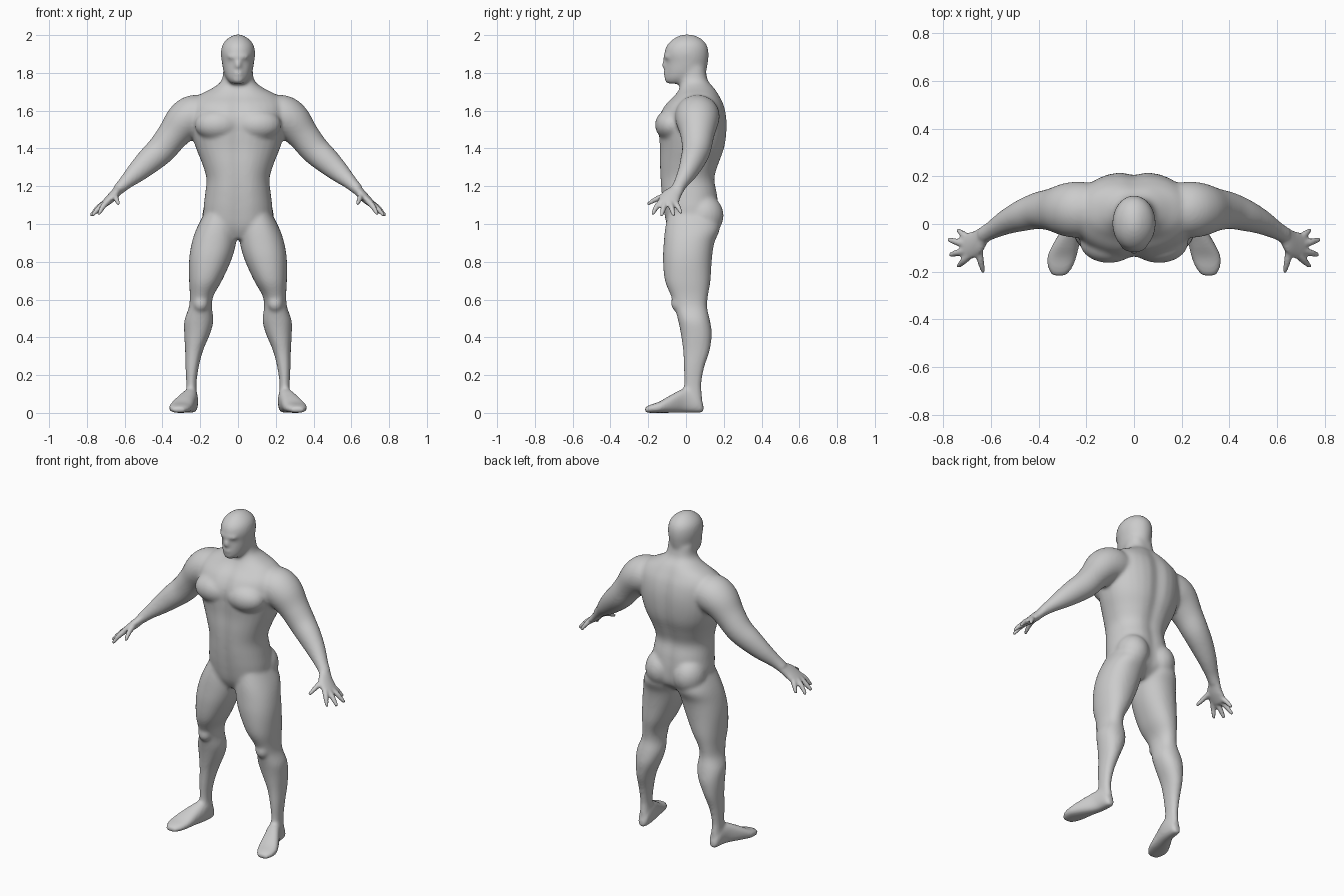
import bpy, bmesh
from math import sin, cos, pi, exp, copysign
from mathutils import Vector, Matrix

X, Y, Z = Vector((1, 0, 0)), Vector((0, 1, 0)), Vector((0, 0, 1))


def smooth_path(secs, k=4):
    """Catmull-Rom interpolation of section tuples."""
    s = [Vector(q) for q in secs]
    out = []
    for i in range(len(s) - 1):
        p0, p1, p2, p3 = s[max(i - 1, 0)], s[i], s[i + 1], s[min(i + 2, len(s) - 1)]
        for j in range(k):
            t = j / k
            out.append(0.5 * (2 * p1 + (p2 - p0) * t + (2 * p0 - 5 * p1 + 4 * p2 - p3) * t * t
                              + (3 * p1 - p0 - 3 * p2 + p3) * t ** 3))
    return out + [s[-1]]


def loft(bm, secs, ref, axis=None, p=2.0, groove=0.0, n=32):
    """Skin superellipse rings (cx, cy, cz, half size along ref, other half size)."""
    path = smooth_path(secs)
    rings = []
    for i, q in enumerate(path):
        a, b = path[max(i - 1, 0)], path[min(i + 1, len(path) - 1)]
        t = axis or Vector(b[:3]) - Vector(a[:3])
        t = t.normalized()
        v = (ref - t * ref.dot(t)).normalized()
        u = t.cross(v)
        ring = []
        for j in range(n):
            c, s = cos(2 * pi * j / n), sin(2 * pi * j / n)
            dv = copysign(abs(c) ** (2 / p), c) * q[3]
            du = copysign(abs(s) ** (2 / p), s) * q[4]
            du *= 1 - groove * exp(-(dv / 0.04) ** 2)
            ring.append(bm.verts.new(Vector(q[:3]) + v * dv + u * du))
        rings.append(ring)
    for r0, r1 in zip(rings, rings[1:]):
        for j in range(n):
            bm.faces.new((r0[j], r0[(j + 1) % n], r1[(j + 1) % n], r1[j]))
    bm.faces.new(rings[0])
    bm.faces.new(rings[-1])


def blob(bm, c, r):
    bmesh.ops.create_uvsphere(bm, u_segments=20, v_segments=12, radius=1,
                              matrix=Matrix.Translation(c) @ Matrix.Diagonal((*r, 1)))


def mirrored(bm, geom):
    d = bmesh.ops.duplicate(bm, geom=geom)["geom"]
    bmesh.ops.scale(bm, vec=(-1, 1, 1), verts=[g for g in d if isinstance(g, bmesh.types.BMVert)])


def fuse(bm, name, voxel, iters):
    """Merge overlapping parts into one smooth skin."""
    bmesh.ops.recalc_face_normals(bm, faces=bm.faces[:])
    me = bpy.data.meshes.new(name)
    bm.to_mesh(me)
    bm.free()
    ob = bpy.data.objects.new(name, me)
    bpy.context.collection.objects.link(ob)
    m = ob.modifiers.new("fuse", 'REMESH')
    m.mode, m.voxel_size = 'VOXEL', voxel
    m = ob.modifiers.new("soften", 'SMOOTH')
    m.factor, m.iterations = 0.5, iters
    out = bpy.data.meshes.new_from_object(ob.evaluated_get(bpy.context.evaluated_depsgraph_get()))
    ob.modifiers.clear()
    ob.data = out
    return ob


def upright(rows):
    """(z, x inner, x outer, y front, y back) -> loft sections."""
    return [((xi + xo) / 2, (yf + yb) / 2, z, (xo - xi) / 2, (yb - yf) / 2)
            for z, xi, xo, yf, yb in rows]


bm = bmesh.new()
# leg
loft(bm, upright([
    (1.08, .01, .165, -.09, .16), (.98, .004, .218, -.11, .18), (.90, .010, .245, -.118, .15),
    (.81, .035, .259, -.122, .137), (.70, .085, .259, -.112, .13), (.62, .13, .255, -.08, .117),
    (.56, .138, .26, -.06, .112), (.49, .13, .284, -.042, .127), (.42, .147, .285, -.028, .137),
    (.33, .185, .28, -.016, .126), (.24, .208, .278, -.012, .097), (.15, .22, .274, -.01, .082),
    (.08, .215, .275, -.02, .087), (.02, .215, .275, -.02, .087)]), X, Z, p=2.2)
blob(bm, (.197, -.045, .58), (.04, .035, .045))
# foot
loft(bm, [(cx, y, h / 2, w, h / 2) for y, cx, w, h in (
    (.093, .245, .018, .04), (.07, .245, .032, .09), (0, .252, .04, .13), (-.08, .283, .055, .095),
    (-.14, .303, .063, .06), (-.19, .311, .05, .043), (-.218, .314, .028, .03))], X, -Y, p=2.5)
# arm
loft(bm, [(.16, .06, 1.575, .11, .10), (.23, .06, 1.572, .118, .112), (.285, .06, 1.54, .112, .105),
          (.345, .06, 1.47, .09, .085), (.405, .055, 1.395, .077, .078), (.47, .035, 1.335, .066, .07),
          (.535, .008, 1.275, .052, .056), (.60, -.028, 1.215, .038, .037),
          (.64, -.05, 1.175, .036, .03)], Y)
# chest muscle and buttock
blob(bm, (.105, -.075, 1.525), (.125, .09, .085))
blob(bm, (.095, .095, 1.045), (.095, .105, .11))
mirrored(bm, bm.verts[:] + bm.edges[:] + bm.faces[:])

# torso and neck
loft(bm, upright([(z, -w, w, yf, yb) for z, w, yf, yb in (
    (.92, .07, -.07, .10), (.98, .17, -.105, .17), (1.07, .183, -.125, .18), (1.16, .174, -.137, .172),
    (1.24, .167, -.143, .158), (1.32, .19, -.146, .18), (1.40, .222, -.145, .208),
    (1.48, .245, -.15, .22), (1.56, .255, -.15, .22), (1.63, .25, -.115, .205),
    (1.68, .21, -.065, .18), (1.72, .135, -.04, .155), (1.76, .087, -.035, .122),
    (1.83, .078, -.03, .108))]), X, Z, p=2.2, groove=.09)
# head
loft(bm, upright([(z, -w, w, yf, yb) for z, w, yf, yb in (
    (1.743, .035, -.10, .0), (1.77, .062, -.112, .08), (1.81, .077, -.111, .107),
    (1.86, .086, -.108, .117), (1.90, .091, -.115, .12), (1.94, .086, -.105, .114),
    (1.97, .068, -.08, .094), (1.993, .038, -.045, .06), (2.004, .01, -.01, .02))]), X, Z)
# brow, nose, lips, chin
blob(bm, (0, -.095, 1.885), (.06, .027, .014))
loft(bm, [(0, -.10, 1.885, .012, .014), (0, -.113, 1.84, .018, .018), (0, -.105, 1.822, .018, .014)],
     X, Z, n=16)
blob(bm, (0, -.105, 1.797), (.03, .016, .012))
blob(bm, (0, -.098, 1.765), (.03, .018, .016))
body = fuse(bm, "fused_body", .009, 9)

# hands
bm = bmesh.new()
loft(bm, [(.60, -.028, 1.215, .034, .033), (.635, -.05, 1.178, .037, .026),
          (.665, -.08, 1.145, .053, .025), (.705, -.098, 1.108, .054, .019),
          (.715, -.10, 1.10, .04, .012)], Y)
fingers = [((.65, -.09, 1.155), (.645, -.15, 1.135), (.632, -.203, 1.105)),
           ((.69, -.13, 1.12), (.715, -.155, 1.092), (.738, -.178, 1.05)),
           ((.70, -.11, 1.115), (.738, -.12, 1.082), (.774, -.13, 1.043)),
           ((.70, -.085, 1.115), (.742, -.076, 1.085), (.78, -.065, 1.043)),
           ((.69, -.065, 1.12), (.715, -.045, 1.095), (.74, -.025, 1.056))]
for a, b, c in fingers:
    loft(bm, [(*a, .017, .017), (*b, .015, .015), (*c, .009, .009)],
         Vector((.6, 0, .8)), n=14)
mirrored(bm, bm.verts[:] + bm.edges[:] + bm.faces[:])
bmesh.ops.recalc_face_normals(bm, faces=bm.faces[:])

# whole figure
bm.from_mesh(body.data)
bpy.data.objects.remove(body)
figure = fuse(bm, "human_body", .0075, 3)
for v in figure.data.vertices:
    v.co.z = max(v.co.z, 0)
figure.data.polygons.foreach_set("use_smooth", [True] * len(figure.data.polygons))
